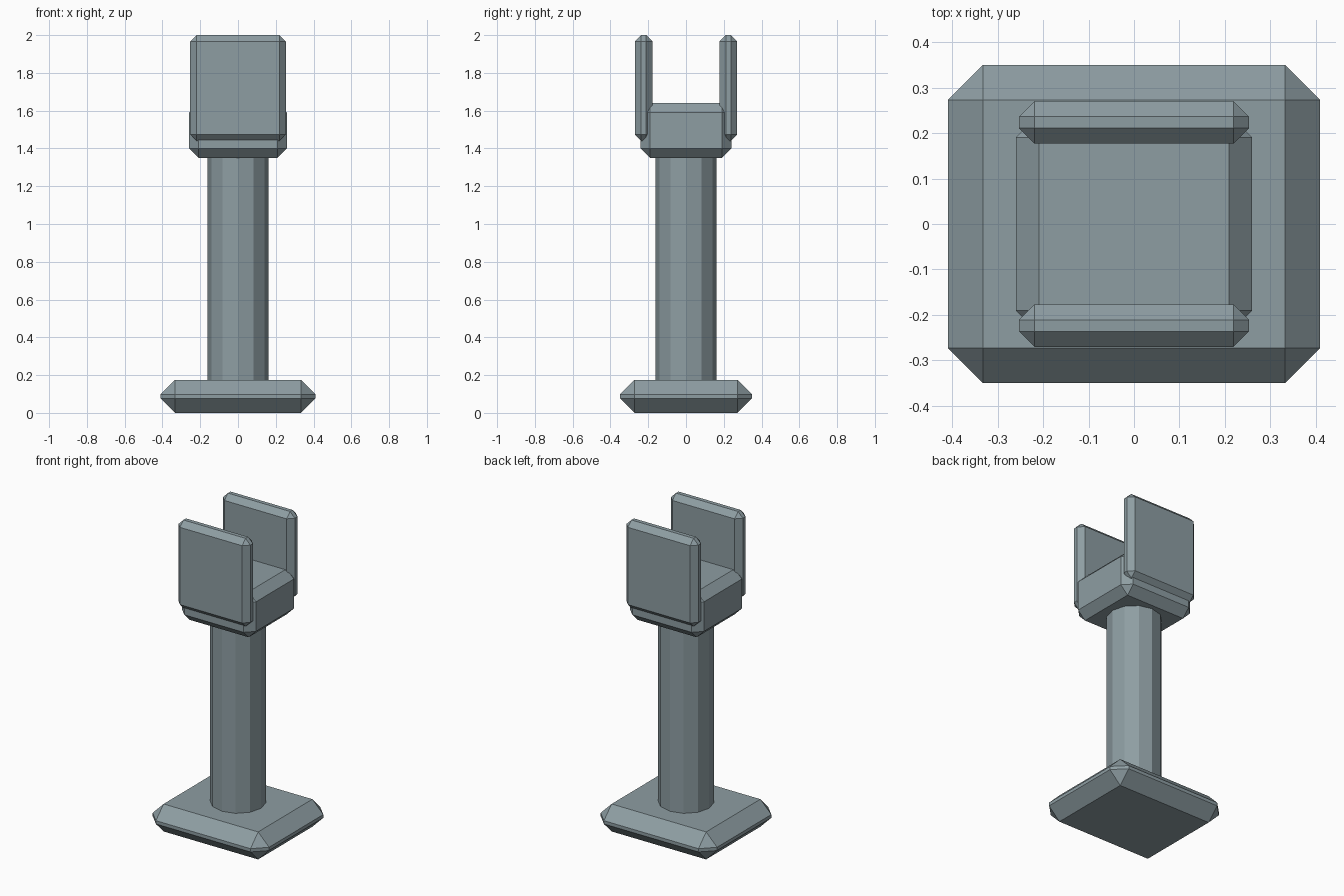
import bpy
import bmesh
from mathutils import Matrix, Vector

cube = bpy.data.objects.get("Cube")
if cube:
    bpy.data.objects.remove(cube, do_unlink=True)

# Single blue-grey metal colour
COLOUR = (0.27, 0.34, 0.365, 1.0)
metal = bpy.data.materials.new("blue_grey_metal")
metal.use_nodes = True
metal.diffuse_color = COLOUR
metal.node_tree.nodes["Principled BSDF"].inputs["Base Color"].default_value = COLOUR


def add_object(name, bm):
    mesh = bpy.data.meshes.new(name)
    bm.to_mesh(mesh)
    bm.free()
    mesh.materials.append(metal)
    obj = bpy.data.objects.new(name, mesh)
    bpy.context.collection.objects.link(obj)
    return obj


def chamfered_box(name, low, high, chamfer):
    """Box between two corners with every edge cut at 45 degrees."""
    low, high = Vector(low), Vector(high)
    bm = bmesh.new()
    bmesh.ops.create_cube(bm, size=1)
    bmesh.ops.scale(bm, vec=high - low, verts=bm.verts)
    bmesh.ops.translate(bm, vec=(low + high) / 2, verts=bm.verts)
    bmesh.ops.bevel(bm, geom=bm.edges[:], offset=chamfer,
                    segments=1, affect='EDGES')
    return add_object(name, bm)


def column(name, radius, bottom, top, sides):
    bm = bmesh.new()
    bmesh.ops.create_cone(bm, cap_ends=True, segments=sides,
                          radius1=radius, radius2=radius, depth=top - bottom,
                          matrix=Matrix.Translation((0, 0, (bottom + top) / 2)))
    return add_object(name, bm)


# Foot, post and head block
chamfered_box("base_plate", (-0.41, -0.35, 0), (0.41, 0.35, 0.175), 0.077)
column("post", 0.162, 0.1, 1.42, 12)
chamfered_box("head_block", (-0.26, -0.242, 1.35), (0.26, 0.242, 1.64), 0.051)

# Upright cheeks on the front and back of the head
for name, y in (("front_cheek", -0.224), ("back_cheek", 0.224)):
    chamfered_box(name, (-0.253, y - 0.047, 1.44), (0.253, y + 0.047, 2.0), 0.034)
